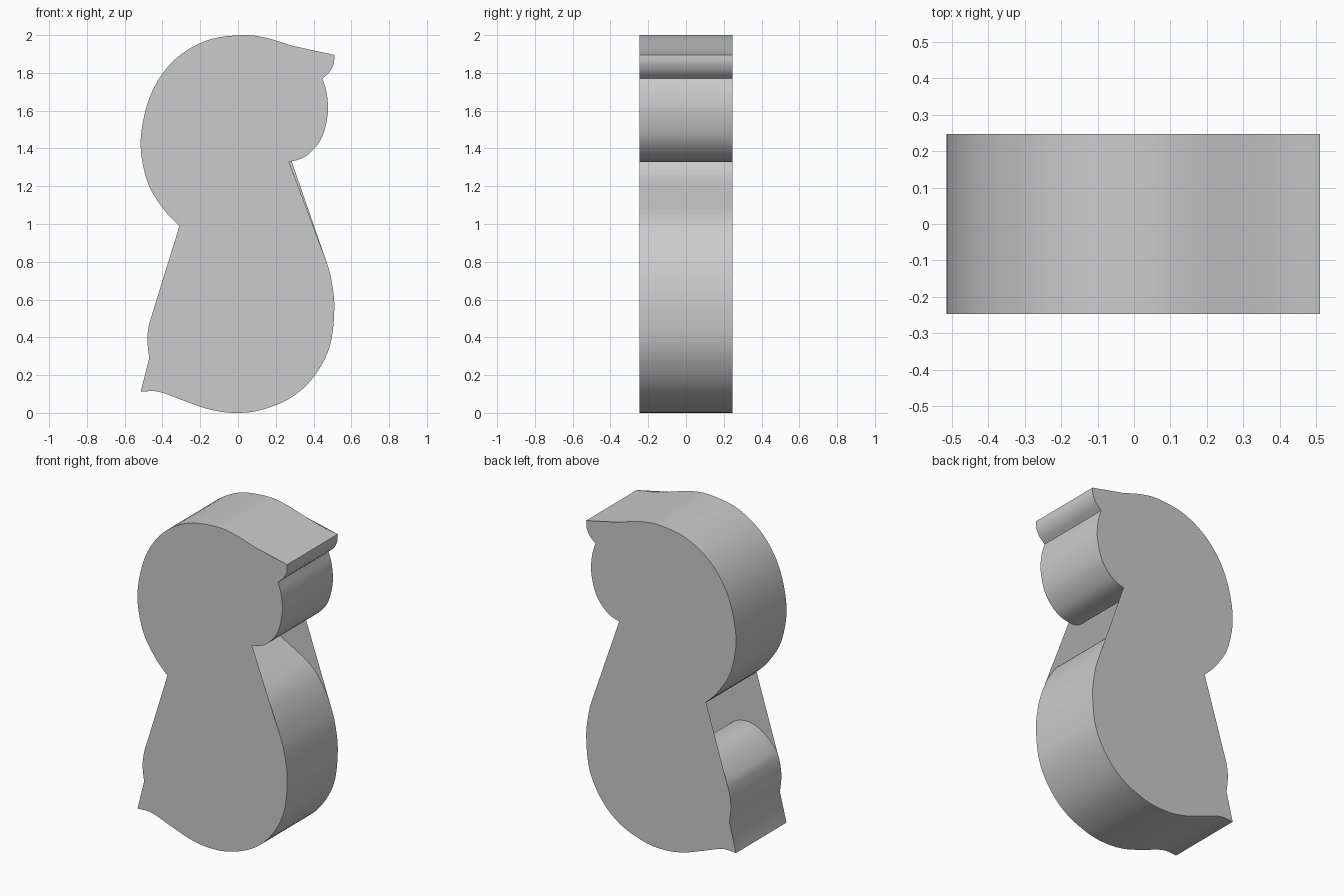
import bpy, bmesh
from mathutils import Vector

if "Cube" in bpy.data.objects:
    bpy.data.objects.remove(bpy.data.objects["Cube"])

N = 6          # spline samples per control point
D = 0.247      # half depth


def spline(pts):
    """Catmull-Rom curve through the points."""
    p = [Vector(q) for q in pts]
    p = [2 * p[0] - p[1]] + p + [2 * p[-1] - p[-2]]
    out = []
    for i in range(1, len(p) - 2):
        a, b, c, d = p[i - 1:i + 3]
        for k in range(N):
            t = k / N
            out.append(0.5 * (2 * b + (c - a) * t + (2 * a - 5 * b + 4 * c - d) * t * t
                              + (3 * b - a - 3 * c + d) * t ** 3))
    return out + [p[-2]]


# Outline pieces (x, z), running anticlockwise from the upper right tip
top_bowl = [(.51, 1.895), (.40, 1.913), (.29, 1.943), (.15, 1.985), (.02, 2.0), (-.17, 1.97),
            (-.34, 1.865), (-.46, 1.69), (-.515, 1.45), (-.485, 1.24), (-.41, 1.10), (-.31, .99)]
inner = [(-.12, .84), (.05, .73), (.14, .6), (.15, .47), (.08, .33), (-.02, .27), (-.1, .3), (-.1, .45)]
left_lobe = [(-.12, .6), (-.18, .655), (-.27, .665), (-.36, .625), (-.44, .545),
             (-.468, .48), (-.48, .39), (-.47, .29)]
bottom_bowl = [(-.515, .112), (-.42, .112), (-.28, .062), (-.15, .018), (-.02, 0), (.12, .015),
               (.28, .08), (.4, .19), (.485, .35), (.51, .55), (.495, .7), (.465, .81), (.41, .93), (.32, 1.04)]
inner_mirror = [(-x, 2 - z) for x, z in inner]
right_lobe = [(.14, 1.4), (.2, 1.34), (.27, 1.33), (.36, 1.36), (.44, 1.45), (.475, 1.58), (.47, 1.69), (.447, 1.77)]

left = spline(top_bowl + inner + left_lobe)
right = spline(bottom_bowl + inner_mirror + right_lobe)
beak = spline([(.447, 1.77), (.485, 1.805), (.507, 1.85), (.51, 1.895)])
loop = left + right[:-1] + beak[:-1]

waist = (len(top_bowl) - 1) * N
lobe_l = (len(top_bowl) + len(inner) + 5) * N
hip = 11 * N
lobe_r = (len(bottom_bowl) + len(inner_mirror) + 2) * N


def cap_outline(extra):
    """Cap bridges the two openings and the dip by the tip with straight lines."""
    return ([left[0]] + left[2 * N:waist + 1] + left[lobe_l:] + right[:hip + 1]
            + right[lobe_r + extra:-1] + beak[:-1])


def make(name, bm):
    me = bpy.data.meshes.new(name)
    bm.to_mesh(me)
    bm.free()
    ob = bpy.data.objects.new(name, me)
    bpy.context.collection.objects.link(ob)
    return ob


# Curved side wall, following the double bend right through the inside
bm = bmesh.new()
f = [bm.verts.new((p.x, -D, p.y)) for p in loop]
b = [bm.verts.new((p.x, D, p.y)) for p in loop]
for i in range(len(loop)):
    j = (i + 1) % len(loop)
    bm.faces.new((f[j], f[i], b[i], b[j]))
bm.normal_update()
if sum((fc.calc_center_median().dot(fc.normal) * fc.calc_area()) for fc in bm.faces) < 0:
    bmesh.ops.reverse_faces(bm, faces=bm.faces[:])
wall = make("side_wall", bm)
bpy.context.view_layer.objects.active = wall
wall.select_set(True)
bpy.ops.object.shade_smooth_by_angle(angle=0.52)

# Flat front and back caps
for name, y, extra in (("front_cap", -D, 0), ("back_cap", D, 1)):
    bm = bmesh.new()
    face = bm.faces.new([bm.verts.new((p.x, y, p.y)) for p in cap_outline(extra)])
    face.normal_update()
    if face.normal.y * y < 0:
        face.normal_flip()
    bmesh.ops.triangulate(bm, faces=[face])
    make(name, bm)
